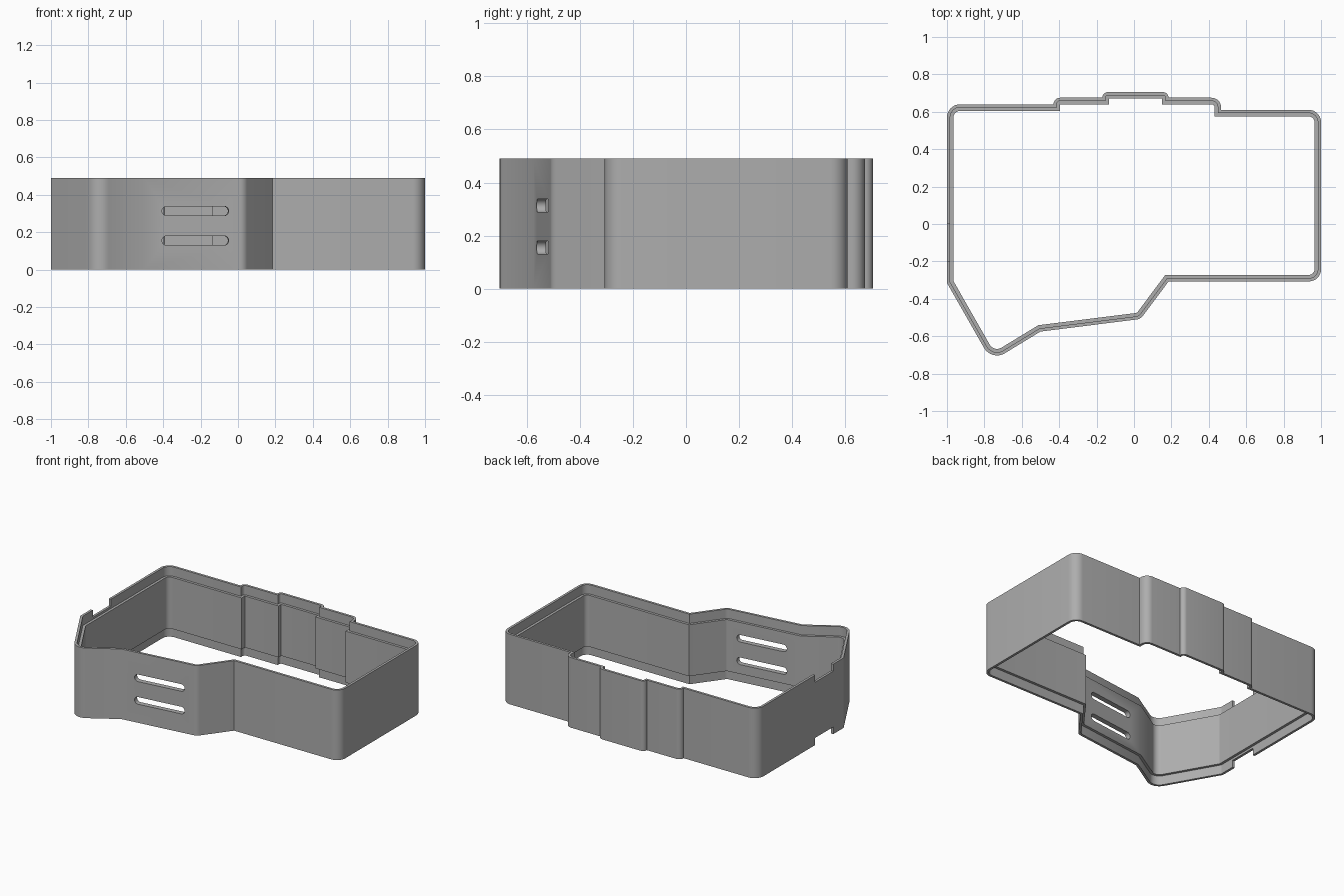
import bpy, bmesh, math
from mathutils import Vector, Matrix

if "Cube" in bpy.data.objects:
    bpy.data.objects.remove(bpy.data.objects["Cube"], do_unlink=True)

HEIGHT, WALL, LIP, RECESS = 0.49, 0.035, 0.017, 0.065

grey = bpy.data.materials.new("plain grey")
grey.use_nodes = True
grey.diffuse_color = (0.42, 0.42, 0.42, 1)
grey.node_tree.nodes["Principled BSDF"].inputs["Base Color"].default_value = grey.diffuse_color

# Outer corners, counter-clockwise: x, y, corner radius
outline = [(1, -.307, .065), (1, .61, .065), (.465, .61, 0), (.465, .675, .05),
           (.185, .675, 0), (.185, .705, .03), (-.17, .705, .03), (-.17, .675, 0),
           (-.43, .675, .034), (-.43, .64, 0), (-1, .64, .07), (-1, -.315, 0),
           (-.761, -.734, .08), (-.5, -.575, 0), (.035, -.508, .05), (.185, -.307, 0)]


def make_object(name, bm):
    bmesh.ops.recalc_face_normals(bm, faces=bm.faces)
    mesh = bpy.data.meshes.new(name)
    bm.to_mesh(mesh)
    bm.free()
    mesh.materials.append(grey)
    obj = bpy.data.objects.new(name, mesh)
    bpy.context.collection.objects.link(obj)
    return obj


def inset_ring(dist):
    """Inset the outline by dist, then round its corners."""
    pts = [Vector(c[:2]) for c in outline]
    n = len(pts)
    moved = []
    for i, p in enumerate(pts):
        a = (p - pts[i - 1]).normalized()
        b = (pts[(i + 1) % n] - p).normalized()
        na, nb = Vector((-a.y, a.x)), Vector((-b.y, b.x))
        moved.append(p + (na + nb) * dist / (1 + na.dot(nb)))
    ring = []
    for i, p in enumerate(moved):
        if outline[i][2] == 0:
            ring.append(p)
            continue
        r = max(outline[i][2] - dist, .002)
        u = (moved[i - 1] - p).normalized()
        v = (moved[(i + 1) % n] - p).normalized()
        half = u.angle(v) / 2
        centre = p + (u + v).normalized() * r / math.sin(half)
        start = p + u * r / math.tan(half) - centre
        sweep = math.pi - 2 * half
        for k in range(9):
            ring.append(centre + Matrix.Rotation(sweep * k / 8, 2) @ start)
    return ring


# Wall ring: stepped cross-section swept round the outline
section = [(0, 0), (0, HEIGHT), (LIP, HEIGHT), (LIP, HEIGHT - RECESS),
           (WALL, HEIGHT - RECESS), (WALL, RECESS), (LIP, RECESS), (LIP, 0)]
bm = bmesh.new()
loops = [[bm.verts.new((p.x, p.y, z)) for p in inset_ring(d)] for d, z in section]
for k, lower in enumerate(loops):
    upper = loops[(k + 1) % len(loops)]
    for i in range(len(lower)):
        j = (i + 1) % len(lower)
        bm.faces.new((lower[i], lower[j], upper[j], upper[i]))
wall = make_object("case_wall", bm)


def cut(bm, name):
    cutter = make_object(name, bm)
    cutter.hide_render = True
    mod = wall.modifiers.new(name, "BOOLEAN")
    mod.operation, mod.solver, mod.object = "DIFFERENCE", "EXACT", cutter
    bpy.context.view_layer.objects.active = wall
    bpy.ops.object.modifier_apply(modifier=mod.name)
    bpy.data.objects.remove(cutter, do_unlink=True)


# Notches in the outer lip of the side wall, top and bottom
for z in (0, HEIGHT):
    bm = bmesh.new()
    bmesh.ops.create_cube(bm, size=1, matrix=Matrix.Translation((-1.025, -.1, z))
                          @ Matrix.Diagonal((.09, .2, .1, 1)))
    cut(bm, "notch_cutter")

# Two rounded slots through the slanted front wall
tilt = Matrix.Rotation(math.atan2(.067, .535), 4, "Z")
for z in (.155, .313):
    bm = bmesh.new()
    rim = []
    for side, turn in ((1, -math.pi / 2), (-1, math.pi / 2)):
        for k in range(9):
            a = turn + math.pi * k / 8
            rim.append(bm.verts.new((side * .155 + .025 * math.cos(a), -.1, .025 * math.sin(a))))
    face = bm.faces.new(rim)
    out = bmesh.ops.extrude_face_region(bm, geom=[face])["geom"]
    bmesh.ops.translate(bm, vec=(0, .2, 0), verts=[v for v in out if isinstance(v, bmesh.types.BMVert)])
    bm.transform(Matrix.Translation((-.23, -.525, z)) @ tilt)
    cut(bm, "slot_cutter")

# Smooth rounded corners, sharp edges kept
bpy.ops.object.select_all(action="DESELECT")
wall.select_set(True)
bpy.context.view_layer.objects.active = wall
bpy.ops.object.shade_smooth_by_angle(angle=math.radians(25))
